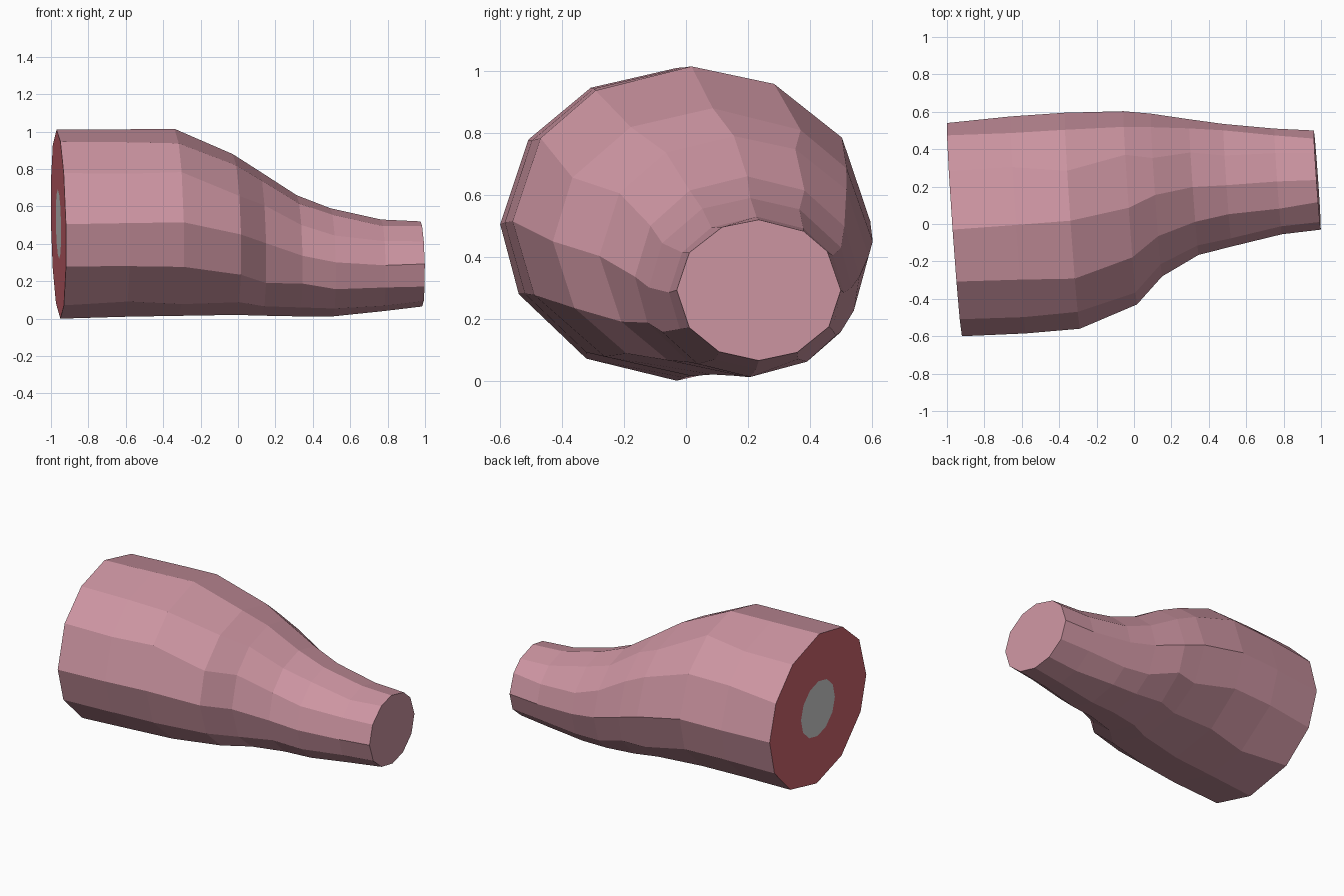
import bpy
import bmesh
import math
import random

if "Cube" in bpy.data.objects:
    bpy.data.objects.remove(bpy.data.objects["Cube"])

random.seed(4)
SIDES = 12


def material(name, rgb):
    m = bpy.data.materials.new(name)
    m.use_nodes = True
    m.diffuse_color = (*rgb, 1)
    bsdf = next(n for n in m.node_tree.nodes if n.type == "BSDF_PRINCIPLED")
    bsdf.inputs["Base Color"].default_value = (*rgb, 1)
    return m


skin = material("pink skin", (0.61, 0.30, 0.36))
flesh = material("red flesh", (0.62, 0.13, 0.16))
bone = material("grey bone", (0.64, 0.64, 0.64))

# Cross-sections along the leg: x, y min, y max, z min, z max
SECTIONS = [
    (-0.96, -0.60, 0.54, 0.0, 1.01),
    (-0.62, -0.585, 0.575, 0.01, 1.012),
    (-0.33, -0.56, 0.595, 0.015, 1.015),
    (-0.02, -0.43, 0.603, 0.02, 0.88),
    (0.12, -0.28, 0.59, 0.016, 0.79),
    (0.32, -0.165, 0.56, 0.012, 0.66),
    (0.50, -0.12, 0.535, 0.012, 0.59),
    (0.77, -0.055, 0.51, 0.04, 0.53),
    (0.98, -0.03, 0.50, 0.065, 0.52),
]


def ring(bm, section, jitter=0.0):
    """Slightly tilted elliptical ring, with uneven corners."""
    x, y0, y1, z0, z1 = section
    verts = []
    for i in range(SIDES):
        a = math.tau * i / SIDES
        if i % 3:
            a += random.uniform(-jitter, jitter)
        dy = (y1 - y0) / 2 * math.cos(a)
        dz = (z1 - z0) / 2 * math.sin(a)
        verts.append(bm.verts.new((x - 0.07 * dy - 0.02 * dz,
                                   (y0 + y1) / 2 + dy, (z0 + z1) / 2 + dz)))
    return verts


def bridge(bm, a, b, mat):
    for i in range(SIDES):
        j = (i + 1) % SIDES
        bm.faces.new((a[i], a[j], b[j], b[i])).material_index = mat


bm = bmesh.new()
rings = [ring(bm, s, 0.07) for s in SECTIONS]

# Skin and closed shank end
for a, b in zip(rings, rings[1:]):
    bridge(bm, a, b, 0)
bm.faces.new(rings[-1])

# Cut end: flesh around the bone
core = ring(bm, (-0.96, -0.23, 0.17, 0.32, 0.69))
bridge(bm, core, rings[0], 1)
bm.faces.new(core).material_index = 2

bmesh.ops.recalc_face_normals(bm, faces=bm.faces[:])
mesh = bpy.data.meshes.new("meat_leg")
bm.to_mesh(mesh)
bm.free()
for m in (skin, flesh, bone):
    mesh.materials.append(m)
leg = bpy.data.objects.new("meat_leg", mesh)
bpy.context.collection.objects.link(leg)
